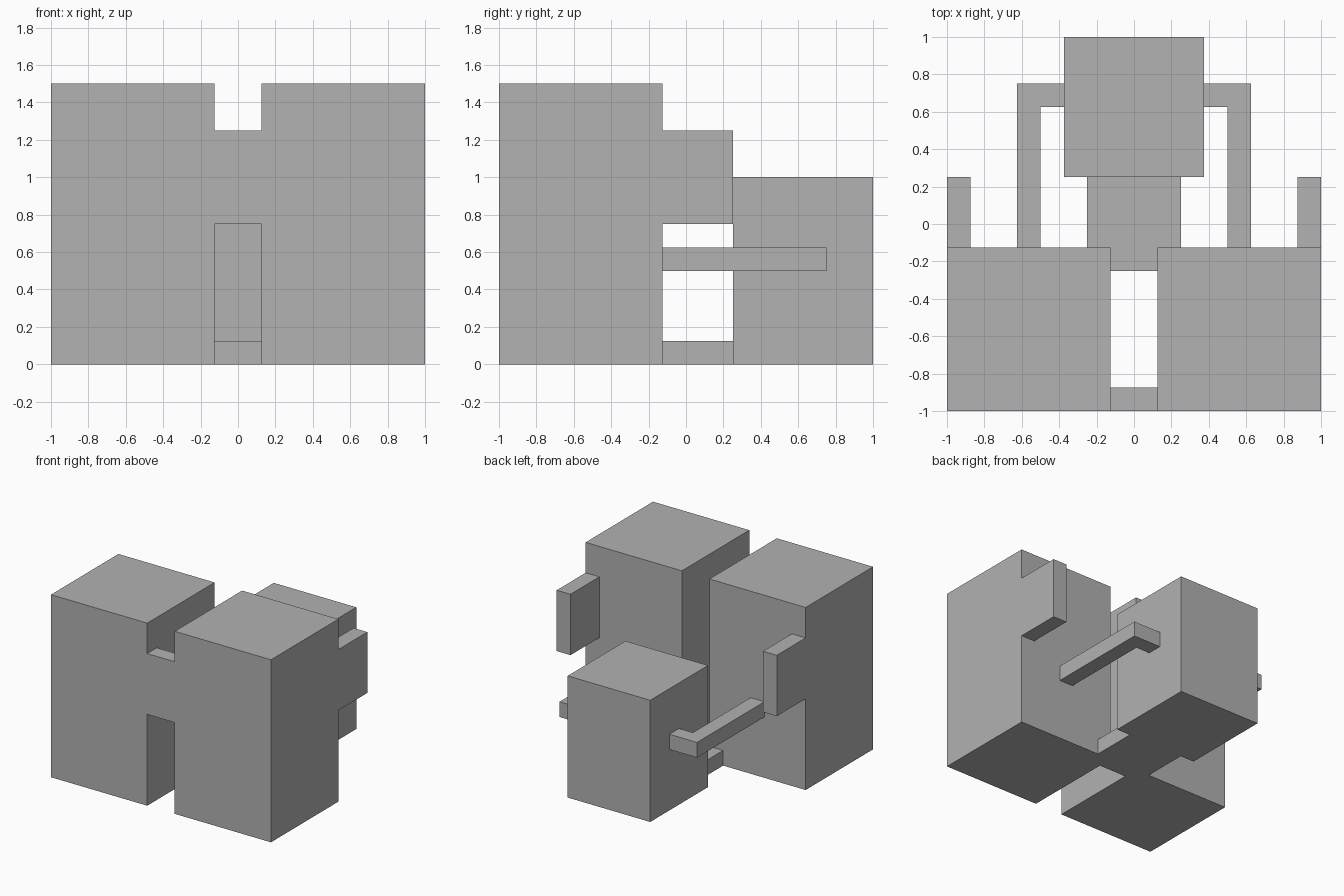
import bpy
import bmesh

cube = bpy.data.objects.get("Cube")
if cube:
    bpy.data.objects.remove(cube, do_unlink=True)

grey = bpy.data.materials.new("plain grey")
grey.use_nodes = True
colour = (0.445, 0.445, 0.445, 1)
grey.diffuse_color = colour
grey.node_tree.nodes["Principled BSDF"].inputs["Base Color"].default_value = colour

U = 0.125  # one grid step; every part is measured in these


def prism(name, outline, bottom, top):
    """Extrude a flat outline upward from bottom to top."""
    bm = bmesh.new()
    face = bm.faces.new([bm.verts.new((x * U, y * U, bottom * U)) for x, y in outline])
    up = bmesh.ops.extrude_face_region(bm, geom=[face])["geom"]
    verts = [v for v in up if isinstance(v, bmesh.types.BMVert)]
    bmesh.ops.translate(bm, verts=verts, vec=(0, 0, (top - bottom) * U))
    bmesh.ops.recalc_face_normals(bm, faces=bm.faces)
    mesh = bpy.data.meshes.new(name)
    bm.to_mesh(mesh)
    bm.free()
    mesh.materials.append(grey)
    obj = bpy.data.objects.new(name, mesh)
    bpy.context.collection.objects.link(obj)
    return obj


def box(name, x, y, z):
    return prism(name, [(x[0], y[0]), (x[1], y[0]), (x[1], y[1]), (x[0], y[1])], *z)


def pair(outline, name, bottom, top):
    """Make a part on the left and its mirror on the right."""
    prism("left_" + name, outline, bottom, top)
    prism("right_" + name, [(-x, y) for x, y in outline], bottom, top)


# Twin front blocks, joined by a thin bridge
pair([(1, -8), (8, -8), (8, -1), (1, -1)], "front_block", 0, 12)
box("front_bridge", (-1, 1), (-8, -7), (6, 10))

# Rear block
box("rear_block", (-3, 3), (2, 8), (0, 8))

# Floor plate between the blocks, with a tongue into the front gap
half = [(1, -2), (1, -1), (2, -1), (2, 2)]
prism("floor_plate", half + [(-x, y) for x, y in reversed(half)], 0, 1)

# Outer fins behind the front blocks
pair([(7, -1), (8, -1), (8, 2), (7, 2)], "fin", 6, 10)

# Bent arms from the front blocks to the rear block
pair([(4, -1), (5, -1), (5, 6), (3, 6), (3, 5), (4, 5)], "arm", 4, 5)
